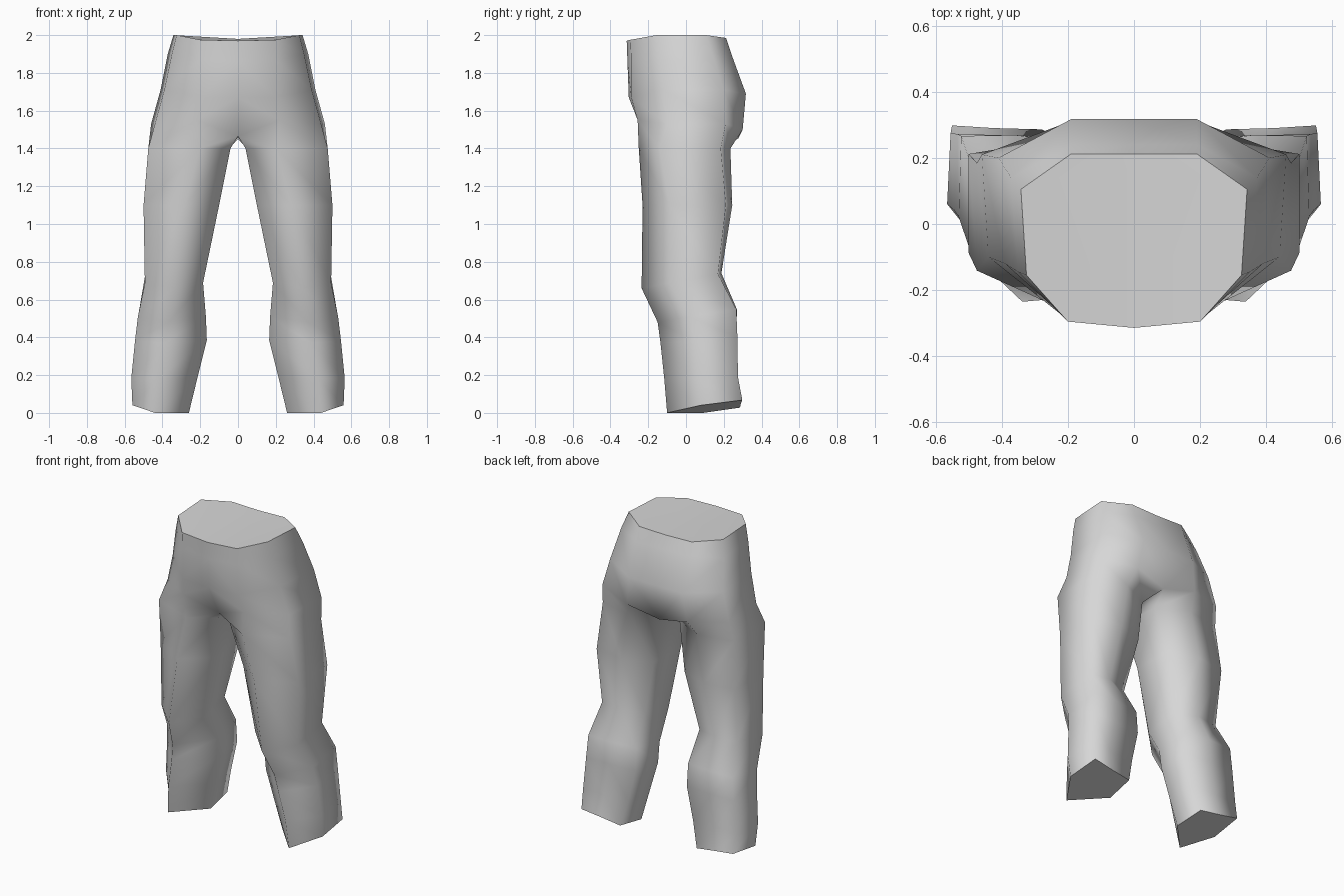
import bpy, bmesh

if "Cube" in bpy.data.objects:
    bpy.data.objects.remove(bpy.data.objects["Cube"])

# Every ring runs: inner front, front, outer front, outer back, back, inner back.
# Waist, hips and seat: right half, with both ends on the centre plane
torso = [
    [(0, -.314, 1.97), (.2, -.295, 1.975), (.325, -.155, 2), (.342, .105, 2), (.19, .212, 1.985), (0, .212, 1.98)],
    [(0, -.31, 1.86), (.2, -.29, 1.87), (.35, -.145, 1.9), (.372, .14, 1.9), (.19, .24, 1.9), (0, .24, 1.9)],
    [(0, -.303, 1.67), (.2, -.29, 1.67), (.39, -.12, 1.71), (.41, .2, 1.71), (.19, .317, 1.69), (0, .317, 1.69)],
    [(0, -.2, 1.465), (.22, -.256, 1.55), (.44, -.1, 1.53), (.46, .21, 1.53), (.22, .30, 1.50), (0, .275, 1.45)],
]

# Leg cross-sections as fractions of width and depth, blended down the leg
upper = [(0, .3), (.45, 0), (1, .3), (1, .93), (.5, 1), (.03, .85)]
lower = [(0, .48), (.6, 0), (1, .45), (.97, 1), (.55, .98), (.06, .97)]

# Leg stations: blend, front z, back z, sideways tilt, inner x, outer x, front y, back y
stations = [
    (-.5, 1.40, 1.40, 0, .04, .475, -.25, .235),
    (0, 1.10, 1.10, 0, .10, .50, -.23, .245),
    (.3, .66, .74, 0, .185, .493, -.235, .19),
    (.7, .48, .55, 0, .17, .53, -.15, .275),
    (.9, .37, .40, 0, .165, .545, -.135, .275),
    (1, .18, .19, 0, .215, .565, -.115, .275),
    (1, -.025, .027, .042, .26, .559, -.10, .298),
]
legs = []
for t, zf, zb, tilt, xi, xo, yf, yb in stations:
    ring = []
    for (u0, v0), (u1, v1) in zip(upper, lower):
        u = min(1, max(0, u0 + (u1 - u0) * t))
        v = min(1, max(0, v0 + (v1 - v0) * t))
        ring.append((xi + (xo - xi) * u, yf + (yb - yf) * v,
                     max(0, zf + (zb - zf) * v + tilt * u)))
    legs.append(ring)

bm = bmesh.new()
rings = [[bm.verts.new(p) for p in ring] for ring in torso + legs]

# Skin between rings; the torso stays open along the centre plane
for k, (a, b) in enumerate(zip(rings, rings[1:])):
    closed = k >= len(torso)
    for i in range(6 if closed else 5):
        j = (i + 1) % 6
        bm.faces.new((a[i], b[i], b[j], a[j]))

# Crotch underside, waist cap and leg end cap
seat, thigh = rings[len(torso) - 1], rings[len(torso)]
bm.faces.new((seat[0], seat[5], thigh[5], thigh[0]))
caps = [bm.faces.new(rings[0]), bm.faces.new(rings[-1][::-1])]
bmesh.ops.recalc_face_normals(bm, faces=bm.faces)

# Smooth cloth with crisp cap rims
for face in bm.faces:
    face.smooth = True
for cap in caps:
    for edge in cap.edges:
        edge.smooth = len(edge.link_faces) < 2

mesh = bpy.data.meshes.new("trousers")
bm.to_mesh(mesh)
bm.free()
trousers = bpy.data.objects.new("trousers", mesh)
bpy.context.collection.objects.link(trousers)

grey = bpy.data.materials.new("cloth grey")
grey.diffuse_color = (.68, .68, .68, 1)
grey.use_nodes = True
grey.node_tree.nodes["Principled BSDF"].inputs["Base Color"].default_value = grey.diffuse_color
mesh.materials.append(grey)

# Mirror to the left side
mirror = trousers.modifiers.new("mirror", 'MIRROR')
mirror.use_clip = True
mirror.merge_threshold = .001
